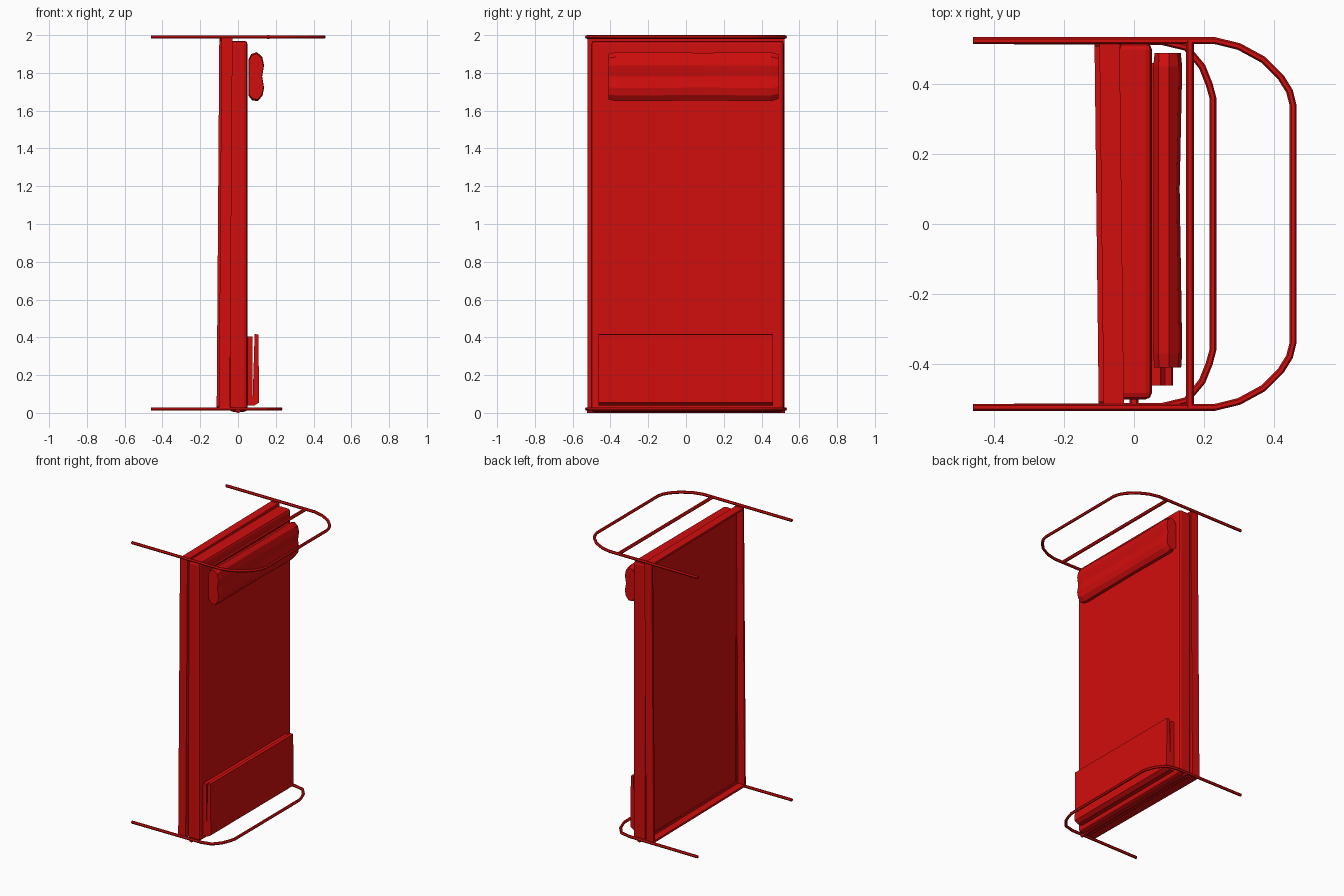
import bpy, bmesh, math
from mathutils import Vector

if "Cube" in bpy.data.objects:
    bpy.data.objects.remove(bpy.data.objects["Cube"])

red = bpy.data.materials.new("red paint")
red.diffuse_color = (0.64, 0.004, 0.004, 1)
red.use_nodes = True
red.node_tree.nodes["Principled BSDF"].inputs["Base Color"].default_value = red.diffuse_color


def finish(name, bm):
    bmesh.ops.recalc_face_normals(bm, faces=bm.faces[:])
    me = bpy.data.meshes.new(name)
    bm.to_mesh(me)
    bm.free()
    me.materials.append(red)
    ob = bpy.data.objects.new(name, me)
    bpy.context.collection.objects.link(ob)
    return ob


def loft(name, rings):
    """Skin closed rings of equal length and cap both ends."""
    bm = bmesh.new()
    vs = [[bm.verts.new(p) for p in r] for r in rings]
    n = len(vs[0])
    for a, b in zip(vs, vs[1:]):
        for i in range(n):
            j = (i + 1) % n
            bm.faces.new((a[i], a[j], b[j], b[i]))
    bm.faces.new(vs[0])
    bm.faces.new(vs[-1])
    return finish(name, bm)


def tube(name, path, r=0.01, sides=6):
    """Flat-sided tube along a path lying in a horizontal plane."""
    pts = [Vector(p) for p in path]
    rings = []
    for i, p in enumerate(pts):
        d = (pts[min(i + 1, len(pts) - 1)] - pts[max(i - 1, 0)]).normalized()
        side = d.cross(Vector((0, 0, 1)))
        rings.append([p + side * (r * math.cos(t)) + Vector((0, 0, r * math.sin(t)))
                      for t in (2 * math.pi * k / sides for k in range(sides))])
    return loft(name, rings)


def end_frame(name, half, z):
    """Legs and bow as one bent tube, mirrored about y = 0."""
    path = [(x, y, z) for x, y in half]
    path += [(x, -y, z) for x, y in reversed(half)]
    tube(name, path)


# Bent tube frames at both ends
end_frame("head_frame", [(-0.46, .525), (0.23, .525), (0.30, .508), (0.37, .47),
                         (0.42, .42), (0.445, .38), (0.455, .34)], 1.99)
end_frame("foot_frame", [(-0.46, .525), (0.08, .522), (0.15, .505), (0.195, .45),
                         (0.215, .40), (0.226, .36)], 0.02)
tube("head_crossbar", [(0.16, -.525, 1.99), (0.16, .525, 1.99)], 0.0115)
tube("foot_crossbar", [(0.0, -.525, 0.012), (0.0, .525, 0.012)], 0.0135)

# Angle-iron side rails, leaning slightly
for s, roll, label in ((1, -0.008, "far"), (-1, 0.004, "near")):
    prof = [(-0.105, .522), (-0.047, .522), (-0.047, .492), (-0.055, .492),
            (-0.055, .508), (-0.105, .508)]
    loft("side_rail_" + label,
         [[(x + roll + lean, s * y, z) for x, y in prof]
          for z, lean in ((0.02, 0.0), (1.985, 0.014))])

# Angle-iron end rails
for z, d, lean, label in ((0.022, 1, 0.0, "foot"), (1.983, -1, 0.014, "head")):
    prof = [(-0.105, 0), (-0.047, 0), (-0.047, .03), (-0.055, .03),
            (-0.055, .014), (-0.105, .014)]
    loft("end_rail_" + label,
         [[(x + lean + roll, y, z + d * w) for x, w in prof]
          for y, roll in ((-.52, 0.004), (.52, -0.008))])

# Mattress with softened edges
bm = bmesh.new()
bmesh.ops.create_cube(bm, size=1)
for v in bm.verts:
    v.co = Vector((0.003 + v.co.x * 0.096, 0.008 + v.co.y * 1.02, 0.988 + v.co.z * 1.964))
mattress = finish("mattress", bm)
bev = mattress.modifiers.new("soft_edge", 'BEVEL')
bev.width = 0.018
bev.segments = 2

# Pillow, faceted and slightly dented
prof = [(0.055, 1.68), (0.075, 1.655), (0.105, 1.65), (0.13, 1.68), (0.138, 1.72),
        (0.128, 1.78), (0.138, 1.84), (0.128, 1.885), (0.10, 1.91), (0.07, 1.90),
        (0.055, 1.87)]
rings = []
for y, k, dent in ((-.41, .93, 0), (-.37, 1, 0), (.10, .97, -.006), (.45, 1, 0), (.49, .9, 0)):
    rings.append([(0.095 + (x - 0.095) * k + (dent if x > 0.12 else 0), y,
                   1.78 + (z - 1.78) * k) for x, z in prof])
loft("pillow", rings)

# Folded blanket: two layers joined at the foot end
fold = [(0.048, 0.04), (0.085, 0.038), (0.112, 0.055), (0.108, 0.415), (0.088, 0.418),
        (0.078, 0.09), (0.076, 0.405), (0.048, 0.405)]
loft("folded_blanket", [[(x, y, z) for x, z in fold] for y in (-.462, .46)])
